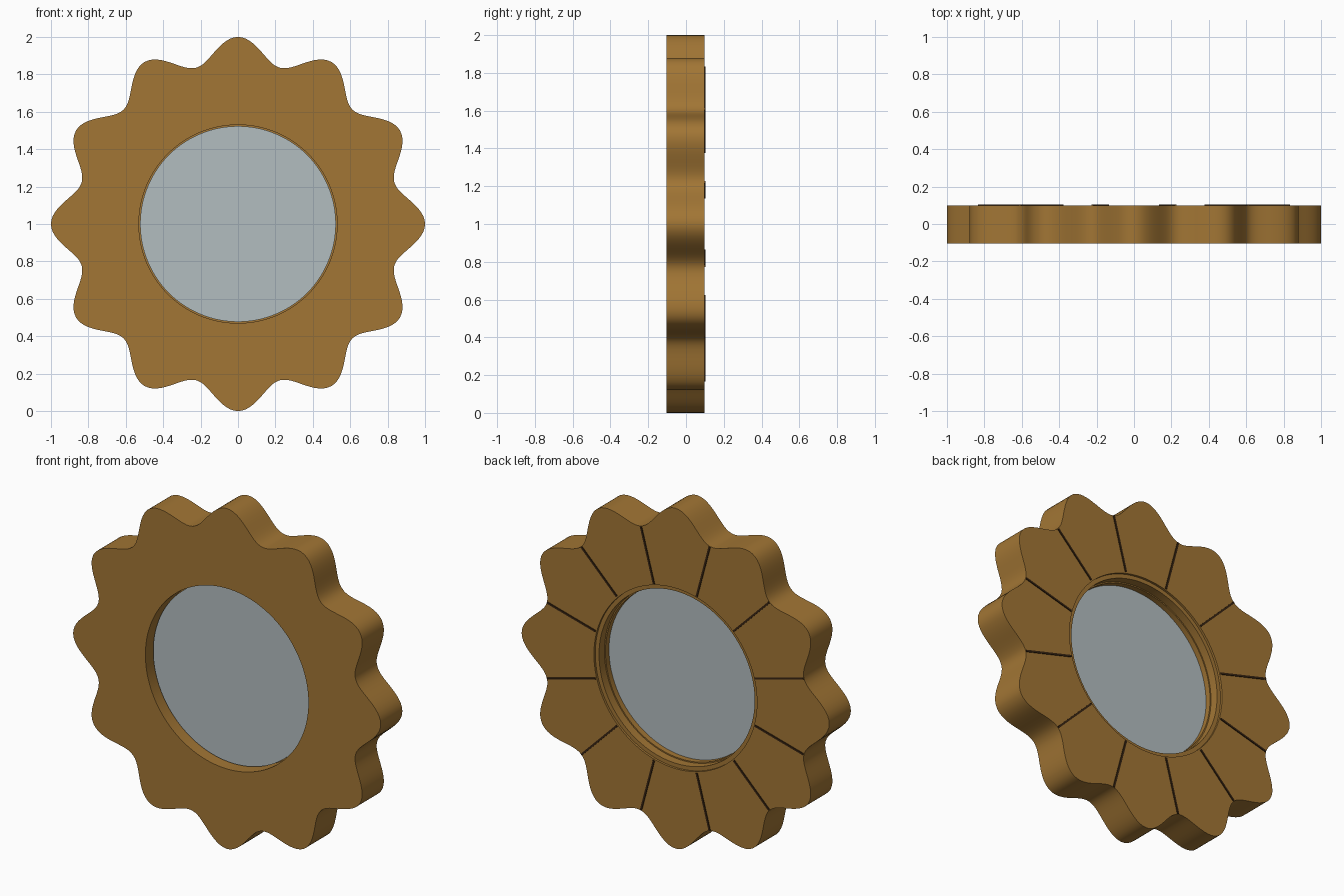
import bpy, bmesh, math

cube = bpy.data.objects.get("Cube")
if cube:
    bpy.data.objects.remove(cube, do_unlink=True)

SEGMENTS = 288
PETALS = 12
FRONT, BACK = -0.103, 0.098
HOLE = 0.53


def material(name, rgb):
    mat = bpy.data.materials.new(name)
    mat.use_nodes = True
    color = (*rgb, 1)
    mat.diffuse_color = color
    mat.node_tree.nodes["Principled BSDF"].inputs["Base Color"].default_value = color
    return mat


wood = material("warm brown", (0.36, 0.18, 0.035))
seam = material("dark brown", (0.04, 0.018, 0.006))
silver = material("mirror grey", (0.45, 0.51, 0.53))


def finish(name, bm, mat, smooth=True):
    bmesh.ops.recalc_face_normals(bm, faces=bm.faces)
    mesh = bpy.data.meshes.new(name)
    bm.to_mesh(mesh)
    bm.free()
    mesh.materials.append(mat)
    obj = bpy.data.objects.new(name, mesh)
    bpy.context.collection.objects.link(obj)
    obj.location.z = 1
    if smooth:
        bpy.ops.object.select_all(action="DESELECT")
        obj.select_set(True)
        bpy.context.view_layer.objects.active = obj
        bpy.ops.object.shade_smooth_by_angle(angle=math.radians(30))
    return obj


def petal_radius(angle):
    return 0.9325 + 0.0675 * math.cos(PETALS * angle)


def turned(name, profile, mat, closed=True):
    """Sweep (radius, y) points round the y axis; a radius may depend on angle."""
    bm = bmesh.new()
    loops = []
    for radius, y in profile:
        loop = []
        for i in range(SEGMENTS):
            a = math.tau * i / SEGMENTS
            r = radius(a) if callable(radius) else radius
            loop.append(bm.verts.new((r * math.cos(a), y, r * math.sin(a))))
        loops.append(loop)
    pairs = list(zip(loops, loops[1:]))
    if closed:
        pairs.append((loops[-1], loops[0]))
    else:
        bm.faces.new(loops[0])
        bm.faces.new(loops[-1])
    for p, q in pairs:
        for i in range(SEGMENTS):
            j = (i + 1) % SEGMENTS
            bm.faces.new((p[i], p[j], q[j], q[i]))
    return finish(name, bm, mat)


# Scalloped frame with a round opening
turned("petal_frame", [(petal_radius, FRONT), (petal_radius, BACK),
                       (HOLE, BACK), (HOLE, FRONT)], wood)

# Stepped ring holding the mirror from behind
turned("retaining_ring", [(HOLE, 0.085), (0.506, 0.085), (0.506, 0.035),
                          (0.499, 0.035), (0.499, 0.0), (HOLE, 0.0)], wood)

# Mirror disc
turned("mirror_disc", [(0.523, -0.04), (0.523, 0.002)], silver, closed=False)

# Thin seams between petals on the back
bm = bmesh.new()
for k in range(PETALS):
    a = math.tau * (k + 0.5) / PETALS
    ca, sa = math.cos(a), math.sin(a)
    box = bmesh.ops.create_cube(bm, size=1)["verts"]
    for v in box:
        r = 0.7 + v.co.x * 0.325
        w = v.co.z * 0.011
        v.co = (r * ca - w * sa, 0.1 + v.co.y * 0.006, r * sa + w * ca)
finish("petal_seams", bm, seam, smooth=False)
